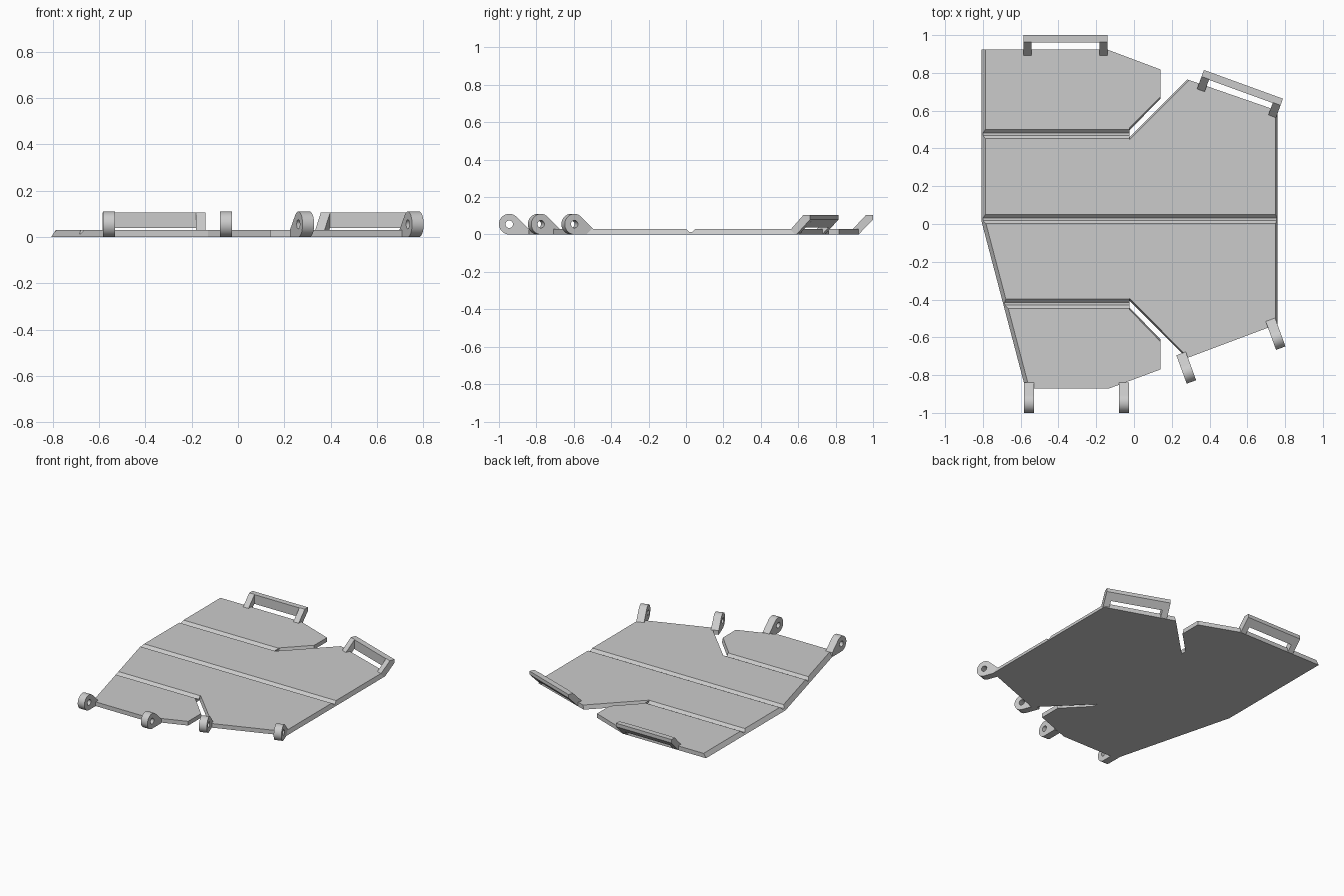
import bpy, bmesh
from math import sin, cos, pi, radians
from mathutils import Vector, Matrix
from mathutils.geometry import intersect_line_line_2d, intersect_line_line

if "Cube" in bpy.data.objects:
    bpy.data.objects.remove(bpy.data.objects["Cube"], do_unlink=True)

grey = bpy.data.materials.new("plain grey")
grey.use_nodes = True
grey.diffuse_color = (0.6, 0.6, 0.6, 1)
grey.node_tree.nodes["Principled BSDF"].inputs["Base Color"].default_value = (0.6, 0.6, 0.6, 1)


def loft(name, ring_a, ring_b, matrix=Matrix()):
    """Closed solid between two matching rings of points."""
    bm = bmesh.new()
    a = [bm.verts.new(matrix @ Vector(p)) for p in ring_a]
    b = [bm.verts.new(matrix @ Vector(p)) for p in ring_b]
    bm.faces.new(a)
    bm.faces.new(b)
    for i in range(len(a)):
        j = (i + 1) % len(a)
        bm.faces.new((a[i], a[j], b[j], b[i]))
    bmesh.ops.recalc_face_normals(bm, faces=bm.faces)
    mesh = bpy.data.meshes.new(name)
    bm.to_mesh(mesh)
    bm.free()
    mesh.materials.append(grey)
    obj = bpy.data.objects.new(name, mesh)
    bpy.context.collection.objects.link(obj)
    return obj


def prism(name, profile, x0, x1, matrix=Matrix()):
    """Extrude a (y, z) profile along x."""
    return loft(name, [(x0, y, z) for y, z in profile],
                [(x1, y, z) for y, z in profile], matrix)


def cut(obj, cutter):
    cutter.hide_render = True
    mod = obj.modifiers.new("cut", "BOOLEAN")
    mod.operation = "DIFFERENCE"
    mod.solver = "EXACT"
    mod.object = cutter
    bpy.context.view_layer.objects.active = obj
    bpy.ops.object.modifier_apply(modifier=mod.name)
    bpy.data.objects.remove(cutter, do_unlink=True)


def place(x, y, degrees):
    return Matrix.Translation((x, y, 0)) @ Matrix.Rotation(radians(degrees), 4, "Z")


# Plate: counter-clockwise corners, each with the chamfer width of the edge after it
T = 0.03
outline = [
    (-0.575, -0.87, 0), (-0.13, -0.87, 0), (0.14, -0.77, 0), (0.14, -0.611, 0.008),
    (-0.024, -0.442, 0), (-0.024, -0.405, 0.008), (0.28, -0.71, 0), (0.76, -0.53, 0.011),
    (0.76, 0.60, 0), (0.283, 0.765, 0.008), (-0.024, 0.458, 0), (-0.024, 0.497, 0.008),
    (0.14, 0.662, 0), (0.14, 0.818, 0), (-0.14, 0.923, 0), (-0.807, 0.923, 0.02),
    (-0.807, 0.013, 0.02)]
lines = []
for i, (x, y, inset) in enumerate(outline):
    nx, ny, _ = outline[(i + 1) % len(outline)]
    p, d = Vector((x, y, T)), Vector((nx - x, ny - y, 0)).normalized()
    p += Vector((-d.y, d.x, 0)) * inset
    lines.append((p, p + d))
top = [intersect_line_line(*lines[i - 1], *lines[i])[0] for i in range(len(lines))]
plate = loft("plate", [(x, y, 0) for x, y, _ in outline], top)

# Fold grooves across the plate
for y, x_end in ((0.452, -0.024), (0.002, 1), (-0.447, -0.024)):
    groove = [(y - 0.02, 0.05), (y, T), (y + 0.017, 0.012), (y + 0.031, 0.012),
              (y + 0.049, T), (y + 0.069, 0.05)]
    cut(plate, prism("groove_cutter", groove, -1, x_end))

# Raised handles on the back edges
arm = [(-0.03, 0), (-0.03, T), (0.04, 0.105), (0.077, 0.105), (0.077, 0.08), (0, 0)]
bar = [(0.037, 0.038), (0.037, 0.105), (0.077, 0.105), (0.077, 0.08)]
for side, m in (("right", place(-0.362, 0.923, 0)), ("left", place(0.553, 0.667, -20))):
    prism(side + "_handle_bar", bar, -0.18, 0.18, m)
    for label, x in (("outer", -0.2225), ("inner", 0.1795)):
        prism(f"{side}_handle_{label}_arm", arm, x, x + 0.043, m)

# Rounded hinge loops on the front edges
R, CY = 0.055, -0.075
arc = [radians(45 + 225 * i / 30) for i in range(31)]
loop = [(CY + R * cos(a), R + R * sin(a)) for a in arc] + [(0.03, 0), (0.03, T)]
hole = [(CY + 0.02 * cos(i * pi / 12), R + 0.02 * sin(i * pi / 12)) for i in range(24)]
hinges = [(-0.557, -0.87, 0), (-0.052, -0.87, 0), (0.2595, -0.714, 20), (0.7325, -0.535, 20)]
for n, spot in enumerate(hinges, 1):
    m = place(*spot)
    hinge = prism(f"hinge_loop_{n}", loop, -0.0265, 0.0265, m)
    cut(hinge, prism("hole_cutter", hole, -0.1, 0.1, m))
    bpy.ops.object.select_all(action="DESELECT")
    hinge.select_set(True)
    bpy.context.view_layer.objects.active = hinge
    bpy.ops.object.shade_smooth_by_angle(angle=radians(30))
